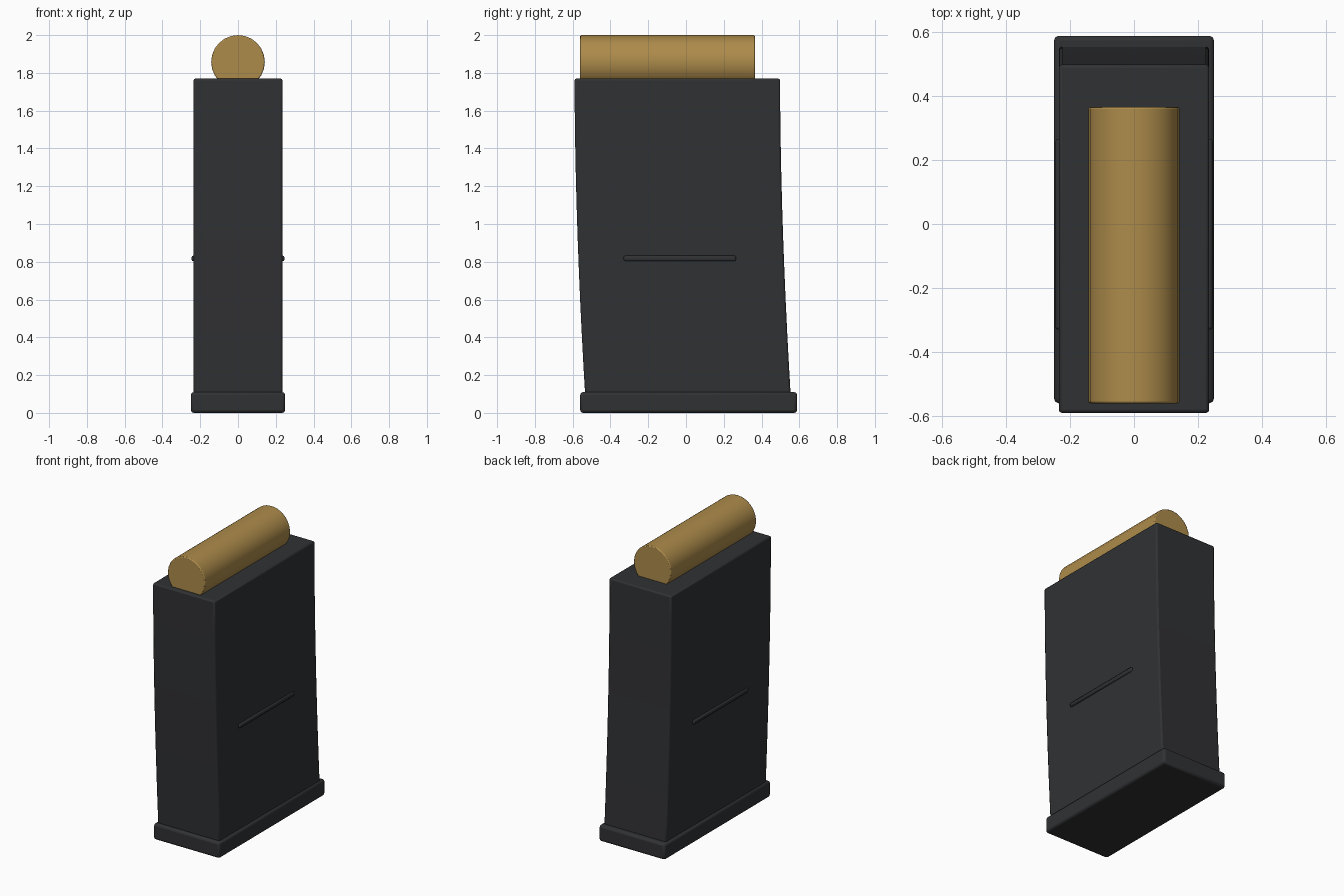
import bpy, bmesh, math

if "Cube" in bpy.data.objects:
    bpy.data.objects.remove(bpy.data.objects["Cube"])


def material(name, color):
    m = bpy.data.materials.new(name)
    m.diffuse_color = (*color, 1)
    m.use_nodes = True
    m.node_tree.nodes["Principled BSDF"].inputs["Base Color"].default_value = m.diffuse_color
    return m


dark = material("dark_metal", (0.03, 0.031, 0.034))
brass = material("brass", (0.42, 0.26, 0.07))


def finish(obj, name, mat, bevel, segments=2):
    obj.name = name
    obj.data.materials.append(mat)
    if bevel:
        b = obj.modifiers.new("bevel", 'BEVEL')
        b.width = bevel
        b.segments = segments
        b.limit_method = 'ANGLE'
        b.angle_limit = math.radians(40)
    bpy.ops.object.select_all(action='DESELECT')
    obj.select_set(True)
    bpy.context.view_layer.objects.active = obj
    bpy.ops.object.shade_smooth_by_angle(angle=math.radians(35))
    return obj


def box(name, lo, hi, mat, bevel, segments=2):
    bpy.ops.mesh.primitive_cube_add(
        size=1, location=[(a + b) / 2 for a, b in zip(lo, hi)])
    obj = bpy.context.object
    obj.scale = [b - a for a, b in zip(lo, hi)]
    bpy.ops.object.transform_apply(location=False, rotation=False, scale=True)
    return finish(obj, name, mat, bevel, segments)


# Case: rectangular section swept up a gentle curve towards the front
Z0, Z1, STEPS, W = 0.08, 1.77, 10, 0.235
bm = bmesh.new()
rings = []
for i in range(STEPS + 1):
    t = i / STEPS
    z = Z0 + (Z1 - Z0) * t
    shift = 0.057 * (1 - t) ** 1.8
    y0, y1 = -0.59 + shift, 0.498 + shift
    rings.append([bm.verts.new((x, y, z))
                  for x, y in ((-W, y0), (W, y0), (W, y1), (-W, y1))])
for a, b in zip(rings, rings[1:]):
    for k in range(4):
        n = (k + 1) % 4
        bm.faces.new((a[k], a[n], b[n], b[k]))
bm.faces.new(rings[0][::-1])
bm.faces.new(rings[-1])
mesh = bpy.data.meshes.new("case")
bm.to_mesh(mesh)
bm.free()
case = bpy.data.objects.new("case", mesh)
bpy.context.collection.objects.link(case)
finish(case, "case", dark, 0.01)

# Base plate
box("base_plate", (-0.25, -0.56, 0), (0.25, 0.588, 0.11), dark, 0.015)

# Raised rib on each side
for side, label in ((-1, "left"), (1, "right")):
    xs = sorted((side * 0.22, side * 0.246))
    box(label + "_rib", (xs[0], -0.33, 0.803), (xs[1], 0.265, 0.832),
        dark, 0.009)

# Brass cylinder half sunk in the top
bpy.ops.mesh.primitive_cylinder_add(
    vertices=24, radius=0.142, depth=0.925, location=(0, -0.0975, 1.858),
    rotation=(math.pi / 2, 0, 0))
finish(bpy.context.object, "brass_cylinder", brass, 0.006)
